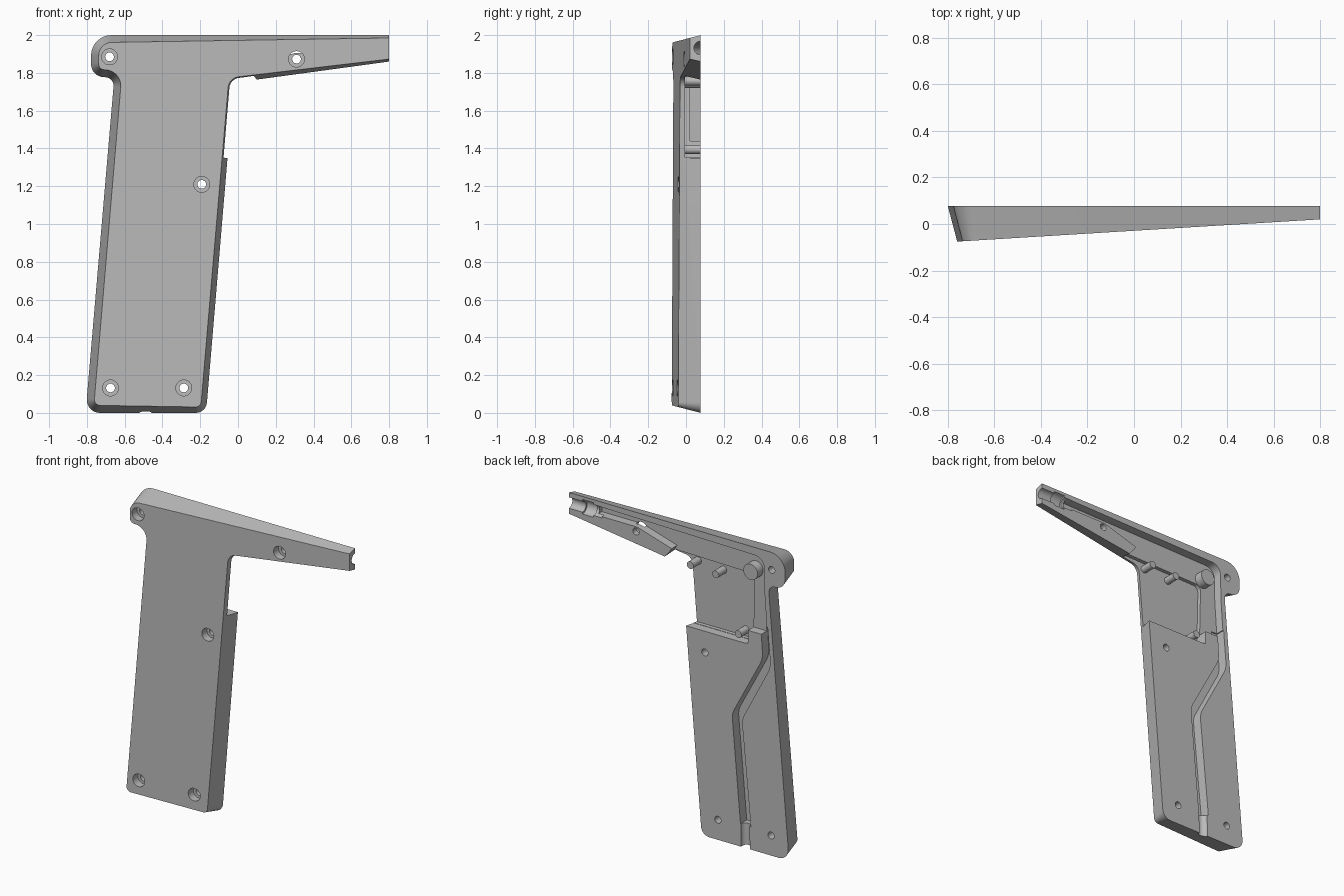
import bpy, bmesh, math
from mathutils import Vector, Matrix

if "Cube" in bpy.data.objects:
    bpy.data.objects.remove(bpy.data.objects["Cube"])

BACK = 0.078      # flat parting plane
DRAFT = 0.26      # inward lean of the outer walls per unit of depth

grey = bpy.data.materials.new("plain grey")
grey.use_nodes = True
grey.diffuse_color = (0.5, 0.5, 0.5, 1)
grey.node_tree.nodes["Principled BSDF"].inputs["Base Color"].default_value = (0.5, 0.5, 0.5, 1)


def front_y(x):
    return -0.075 + 0.0613 * (x + 0.75)


def make_object(name, bm):
    bmesh.ops.recalc_face_normals(bm, faces=bm.faces[:])
    mesh = bpy.data.meshes.new(name)
    bm.to_mesh(mesh)
    bm.free()
    mesh.materials.append(grey)
    ob = bpy.data.objects.new(name, mesh)
    bpy.context.scene.collection.objects.link(ob)
    return ob


def rounded(corners, steps=8):
    """Closed outline from (x, z, radius) corners."""
    out = []
    for i, (x, z, r) in enumerate(corners):
        p = Vector((x, z))
        if not r:
            out.append(p)
            continue
        a = (Vector(corners[i - 1][:2]) - p).normalized()
        b = (Vector(corners[(i + 1) % len(corners)][:2]) - p).normalized()
        half = a.angle(b) / 2
        centre = p + (a + b).normalized() * r / math.sin(half)
        start = p + a * r / math.tan(half) - centre
        end = p + b * r / math.tan(half) - centre
        turn = math.atan2(start.x * end.y - start.y * end.x, start.dot(end))
        for k in range(steps + 1):
            out.append(centre + Matrix.Rotation(turn * k / steps, 2) @ start)
    return out


def loft(name, back, front):
    """Solid between two matching outlines of 3D points."""
    bm = bmesh.new()
    a = [bm.verts.new(p) for p in back]
    b = [bm.verts.new(p) for p in front]
    bm.faces.new(a)
    bm.faces.new(b[::-1])
    for i in range(len(a)):
        bm.faces.new((a[i - 1], a[i], b[i], b[i - 1]))
    return make_object(name, bm)


def prism(name, pts, y0, y1):
    return loft(name, [(p[0], y1, p[1]) for p in pts], [(p[0], y0, p[1]) for p in pts])


def rod(name, start, end, r, sides=32):
    start, end = Vector(start), Vector(end)
    axis = end - start
    bm = bmesh.new()
    place = Matrix.Translation((start + end) / 2) @ axis.to_track_quat('Z', 'Y').to_matrix().to_4x4()
    bmesh.ops.create_cone(bm, cap_ends=True, segments=sides, radius1=r, radius2=r,
                          depth=axis.length, matrix=place)
    return make_object(name, bm)


def cut(body, cutter):
    cutter.hide_render = True
    mod = body.modifiers.new("cut", 'BOOLEAN')
    mod.operation = 'DIFFERENCE'
    mod.solver = 'EXACT'
    mod.object = cutter
    bpy.context.view_layer.objects.active = body
    bpy.ops.object.modifier_apply(modifier=mod.name)
    bpy.data.objects.remove(cutter)


def smooth(ob):
    bpy.ops.object.select_all(action='DESELECT')
    ob.select_set(True)
    bpy.context.view_layer.objects.active = ob
    bpy.ops.object.shade_smooth_by_angle(angle=math.radians(28))


# Drafted outer shell: grip, rounded rear head and tapering arm
outline = rounded([(0.8, 2.0, 0), (-0.778, 2.0, 0.108), (-0.778, 1.78, 0.07),
                   (-0.655, 1.775, 0.045), (-0.807, 0, 0.07), (-0.169, 0, 0.06),
                   (-0.022, 1.748, 0.035), (0.8, 1.86, 0)])
front = []
for i, p in enumerate(outline):
    d1 = (p - outline[i - 1]).normalized()
    d2 = (outline[(i + 1) % len(outline)] - p).normalized()
    n1, n2 = Vector((-d1.y, d1.x)), Vector((-d2.y, d2.x))
    q = p + (n1 + n2) / (1 + n1.dot(n2)) * DRAFT * (BACK - front_y(p.x))
    if p.x > 0.79:
        q.x = p.x
    front.append((q.x, front_y(q.x), q.y))
body = loft("grip_half_shell", [(p.x, BACK, p.y) for p in outline], front)

# Shallow upper pocket running into the arm
cut(body, prism("upper_pocket", rounded([
    (-0.648, 1.44, 0), (-0.628, 1.72, 0), (-0.625, 1.948, 0.07), (0.6, 1.967, 0),
    (0.6, 1.905, 0), (0.3, 1.905, 0.05), (0.05, 1.83, 0), (0.1, 1.75, 0),
    (0.1, 1.6, 0), (0.1, 1.35, 0), (-0.49, 1.35, 0), (-0.5, 1.44, 0)]), 0.02, 0.2))

# Deeper pocket that opens through the front edge of the grip
cut(body, prism("open_pocket", rounded([
    (-0.505, 1.352, 0), (-0.515, 1.79, 0.04), (0.07, 1.8, 0), (0.102, 1.762, 0),
    (0.102, 1.352, 0)]), -0.005, 0.21))

# Winding channel down the grip
cut(body, prism("cable_channel", rounded([
    (-0.6, 1.5, 0), (-0.615, 1.28, 0.15), (-0.39, 0.86, 0.12), (-0.452, 0.15, 0),
    (-0.528, 0.15, 0), (-0.462, 0.84, 0.12), (-0.672, 1.24, 0.15), (-0.65, 1.5, 0)]),
    0.012, 0.22))
cut(body, rod("cable_outlet", (-0.49, BACK, -0.1), (-0.485, BACK, 0.25), 0.032))

# Stepped bore at the arm tip
cut(body, rod("tip_bore", (0.56, BACK, 1.932), (0.9, BACK, 1.932), 0.036))
cut(body, rod("tip_seat", (0.62, BACK, 1.932), (0.7, BACK, 1.932), 0.048))

# Counterbored screw holes
for x, z in [(-0.68, 1.885), (0.31, 1.873), (-0.192, 1.21), (-0.675, 0.132), (-0.287, 0.132)]:
    cut(body, rod("screw_hole", (x, -0.3, z), (x, 0.3, z), 0.023))
    cut(body, rod("counterbore", (x, -0.3, z), (x, front_y(x) + 0.05, z), 0.042))
smooth(body)

# Locating posts inside the pocket
for name, x, z, r in [("front_post", -0.085, 1.757, 0.024), ("middle_post", -0.27, 1.745, 0.024),
                      ("rear_post", -0.525, 1.83, 0.052), ("lower_post", -0.435, 1.395, 0.024)]:
    smooth(rod(name, (x, -0.015, z), (x, BACK, z), r))
